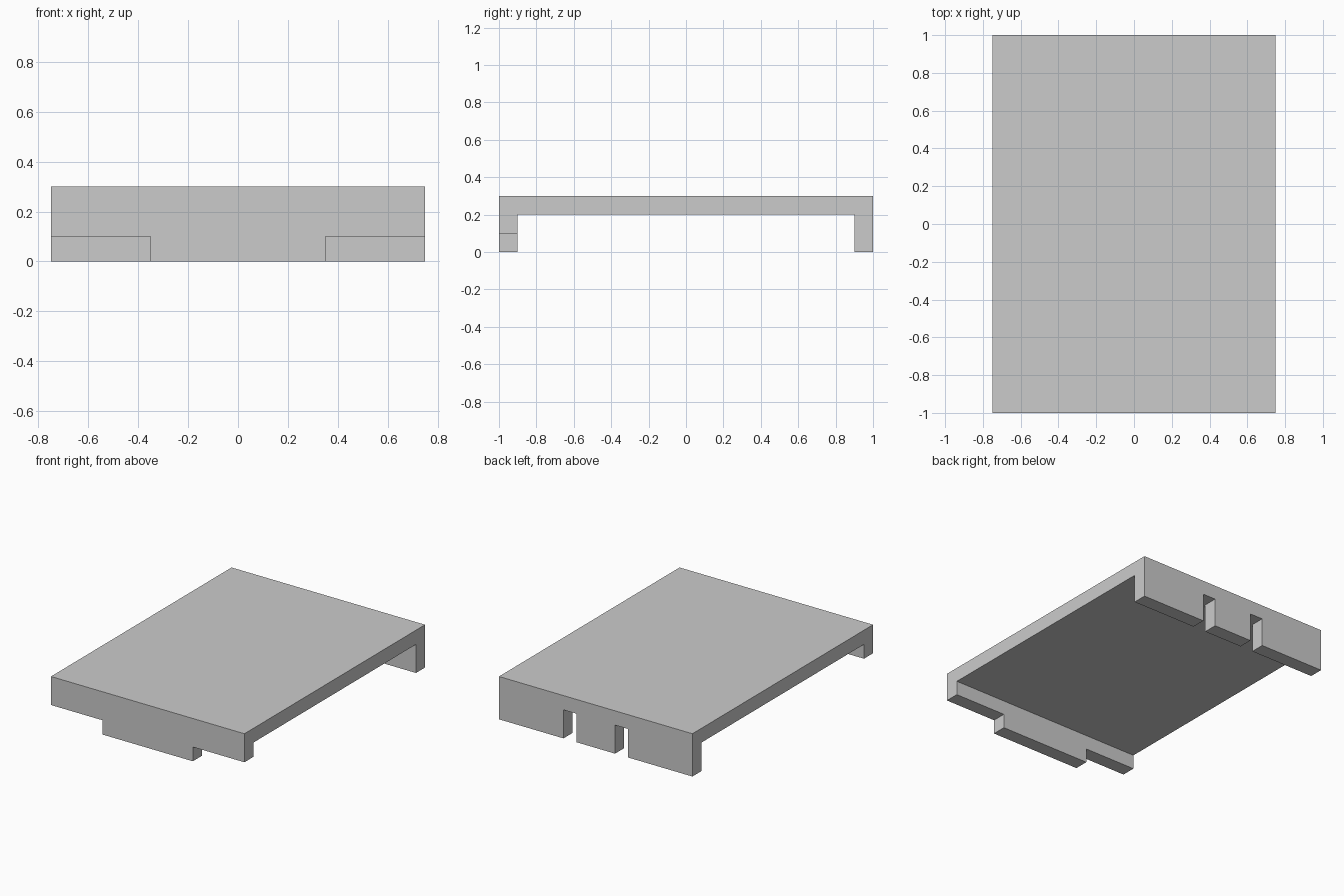
import bpy, bmesh
from mathutils import Matrix, Vector

if "Cube" in bpy.data.objects:
    bpy.data.objects.remove(bpy.data.objects["Cube"])


def add_mesh(name, bm):
    bmesh.ops.recalc_face_normals(bm, faces=bm.faces)
    mesh = bpy.data.meshes.new(name)
    bm.to_mesh(mesh)
    bm.free()
    obj = bpy.data.objects.new(name, mesh)
    bpy.context.collection.objects.link(obj)
    return obj


def add_box(bm, lo, hi):
    lo, hi = Vector(lo), Vector(hi)
    size = hi - lo
    matrix = Matrix.Translation((lo + hi) / 2) @ Matrix.Diagonal((*size, 1))
    bmesh.ops.create_cube(bm, size=1, matrix=matrix)


# Deck with front and back lips: a side profile extruded across the width
profile = [(-1, 0), (-0.9, 0), (-0.9, 0.2), (0.9, 0.2),
           (0.9, 0), (1, 0), (1, 0.3), (-1, 0.3)]
bm = bmesh.new()
face = bm.faces.new([bm.verts.new((-0.75, y, z)) for y, z in profile])
extruded = bmesh.ops.extrude_face_region(bm, geom=[face], use_keep_orig=True)
bmesh.ops.translate(bm, vec=(1.5, 0, 0),
                    verts=[v for v in extruded["geom"] if isinstance(v, bmesh.types.BMVert)])
tray = add_mesh("tray_cover", bm)

# Cutters, mirrored left and right: front corner notches and back slots
bm = bmesh.new()
for side in (-1, 1):
    for x0, x1, y0, y1, top in ((0.35, 0.85, -1.1, -0.8, 0.1),
                                (0.15, 0.25, 0.8, 1.1, 0.2)):
        xs = sorted((side * x0, side * x1))
        add_box(bm, (xs[0], y0, -0.1), (xs[1], y1, top))
cutter = add_mesh("notch_cutter", bm)
cutter.hide_render = True

# Cut the notches, then remove the helper
cut = tray.modifiers.new("notches", "BOOLEAN")
cut.operation = "DIFFERENCE"
cut.solver = "EXACT"
cut.object = cutter
bpy.context.view_layer.objects.active = tray
tray.select_set(True)
bpy.ops.object.modifier_apply(modifier=cut.name)
bpy.data.objects.remove(cutter, do_unlink=True)
